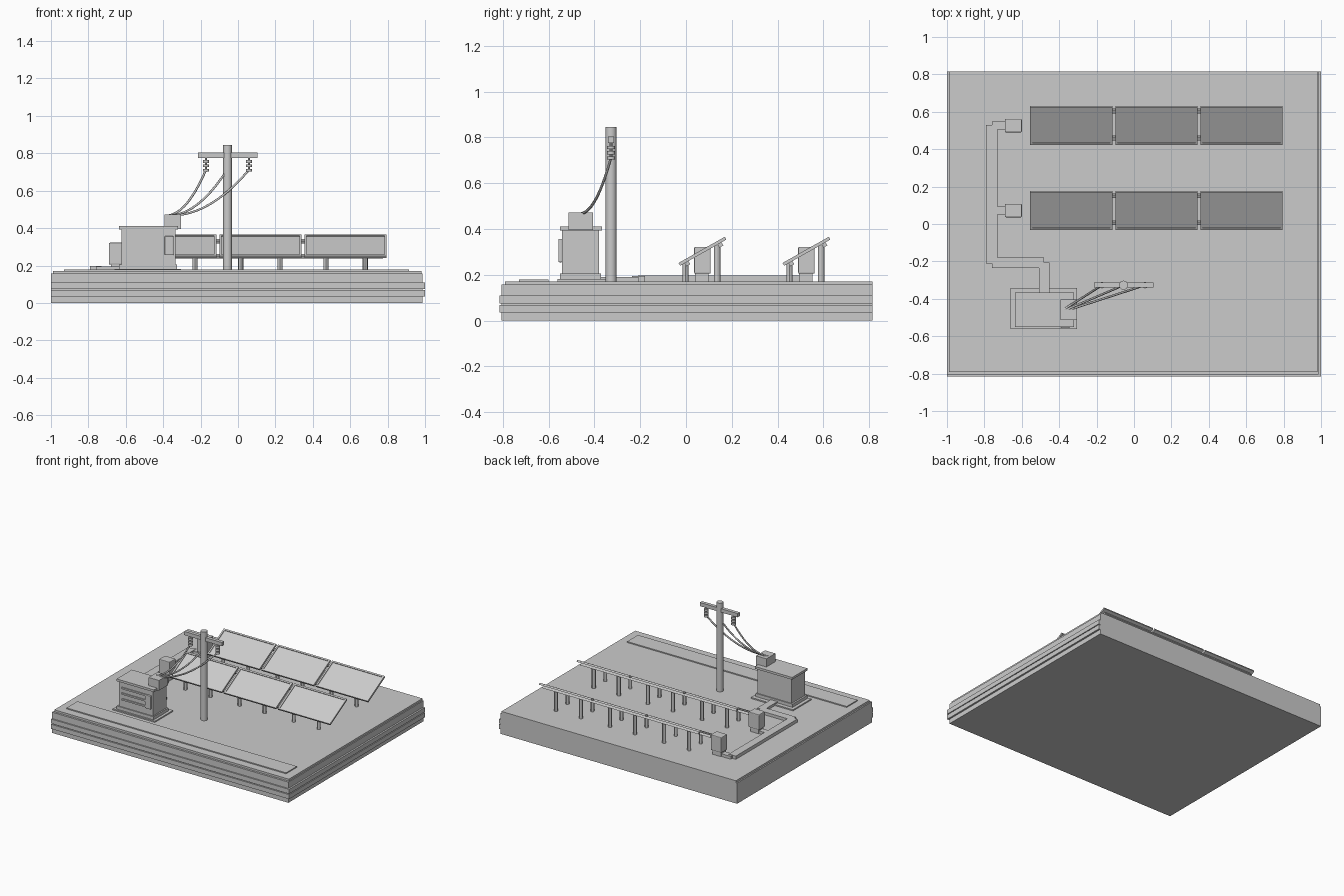
import bpy, math
from mathutils import Vector, Matrix

if "Cube" in bpy.data.objects:
    bpy.data.objects.remove(bpy.data.objects["Cube"])


def box(name, x, y, z, bevel=0.0, top=1.0):
    """Box from (min, max) pairs; top scales the upper face."""
    c = [(a + b) / 2 for a, b in (x, y, z)]
    bpy.ops.mesh.primitive_cube_add(size=1, location=c)
    o = bpy.context.object
    o.name = name
    for v in o.data.vertices:
        k = top if v.co.z > 0 else 1
        v.co = (v.co.x * (x[1] - x[0]) * k, v.co.y * (y[1] - y[0]) * k, v.co.z * (z[1] - z[0]))
    if bevel:
        m = o.modifiers.new("bevel", "BEVEL")
        m.width, m.segments = bevel, 2
    return o


def cyl(name, x, y, z0, z1, r, sides=16):
    bpy.ops.mesh.primitive_cylinder_add(vertices=sides, radius=r, depth=z1 - z0,
                                        location=(x, y, (z0 + z1) / 2))
    o = bpy.context.object
    o.name = name
    bpy.ops.object.shade_smooth_by_angle()
    return o


def wire(name, a, b, sag, r=0.006):
    a, b = Vector(a), Vector(b)
    cu = bpy.data.curves.new(name, "CURVE")
    cu.dimensions = "3D"
    cu.bevel_depth, cu.bevel_resolution, cu.use_fill_caps = r, 1, True
    n = 14
    sp = cu.splines.new("POLY")
    sp.points.add(n)
    for i in range(n + 1):
        t = i / n
        p = a.lerp(b, t)
        p.z -= 4 * sag * t * (1 - t)
        sp.points[i].co = (*p, 1)
    o = bpy.data.objects.new(name, cu)
    bpy.context.collection.objects.link(o)


# ground slab with edge bands on the front and right
G = 0.172
box("slab", (-1, 0.987), (-0.805, 0.815), (0, 0.157))
box("slab_top", (-0.99, 0.98), (-0.79, 0.815), (0.157, G))
for z0 in (0.035, 0.075):
    box("edge_band", (-1, 1), (-0.815, 0.815), (z0, z0 + 0.034))
box("front_path", (-0.93, 0.915), (-0.73, -0.6), (G, 0.18))

# solar panel rows
TILT = Matrix.Rotation(math.radians(29.5), 4, "X")
L, H, T = 0.232, 0.44, 0.014


def tilted(name, cx, cy, x, u, w):
    """Box in panel space: u runs up the slope, w is along the panel normal."""
    o = box(name, x, u, w)
    loc = o.location.copy()
    o.matrix_world = Matrix.Translation((cx, cy, 0.303)) @ TILT @ Matrix.Translation(loc)


for yc in (0.072, 0.526):
    for xc in (-0.335, 0.12, 0.575):
        h, s, f = H / 2, L / 2, 0.012
        tilted("panel_glass", xc, yc, (-h + f, h - f), (-s + f, s - f), (-T / 2, 0.002))
        for k in (-1, 1):
            e = sorted((k * h, k * (h - f)))
            tilted("panel_frame_side", xc, yc, e, (-s, s), (-T / 2, T / 2))
            e = sorted((k * s, k * (s - f)))
            tilted("panel_frame_rail", xc, yc, (-h + f, h - f), e, (-T / 2, T / 2))
            cyl("front_leg", xc + k * 0.105, yc - 0.074, G, 0.252, 0.013, 12)
            cyl("rear_leg", xc + k * 0.105, yc + 0.064, G, 0.328, 0.014, 12)
    for u in (-0.084, 0.082):
        tilted("support_rail", 0.12, yc, (-0.655, 0.655), (u - 0.01, u + 0.01), (-0.023, -T / 2))
    # inverter box and its cable outlet
    box("inverter_foot", (-0.68, -0.61), (yc - 0.032, yc + 0.027), (G, 0.21))
    box("inverter_box", (-0.69, -0.6), (yc - 0.036, yc + 0.036), (0.205, 0.322), 0.005)
    box("cable_outlet", (-0.76, -0.68), (yc - 0.022, yc + 0.022), (G, 0.193))

# ground conduits
box("conduit_long", (-0.79, -0.73), (-0.21, 0.53), (G, 0.197))
box("conduit_cross", (-0.76, -0.482), (-0.236, -0.178), (G, 0.194))
box("conduit_end", (-0.508, -0.452), (-0.38, -0.207), (G, 0.191))

# transformer cabinet
box("cabinet_plinth", (-0.66, -0.305), (-0.562, -0.342), (G, 0.181))
box("cabinet_foot", (-0.635, -0.325), (-0.55, -0.372), (0.181, 0.205))
box("cabinet_body", (-0.622, -0.335), (-0.542, -0.38), (0.2, 0.4))
box("cabinet_lid", (-0.635, -0.322), (-0.55, -0.367), (0.393, 0.41))
for z in (0.265, 0.308, 0.35):
    box("cabinet_vent", (-0.595, -0.39), (-0.55, -0.54), (z - 0.006, z + 0.006))
box("cabinet_handle", (-0.392, -0.345), (-0.557, -0.54), (0.255, 0.357), 0.004)
box("junction_box", (-0.392, -0.305), (-0.513, -0.405), (0.395, 0.472))

# utility pole, crossarm, insulators and wires
PX, PY = -0.056, -0.327
cyl("pole", PX, PY, G, 0.845, 0.024)
box("crossarm", (PX - 0.159, PX + 0.159), (PY - 0.013, PY + 0.013), (0.775, 0.803))
for dx in (-0.115, 0.115):
    cyl("insulator_core", PX + dx, PY, 0.705, 0.78, 0.006, 10)
    for z in (0.71, 0.733, 0.756):
        cyl("insulator_disc", PX + dx, PY, z - 0.007, z + 0.007, 0.017, 14)
for i, (dx, z) in enumerate(((-0.115, 0.712), (0, 0.715), (0.115, 0.712))):
    wire("wire", (PX + dx, PY, z), (-0.372 + 0.018 * i, -0.455, 0.468), 0.055)
